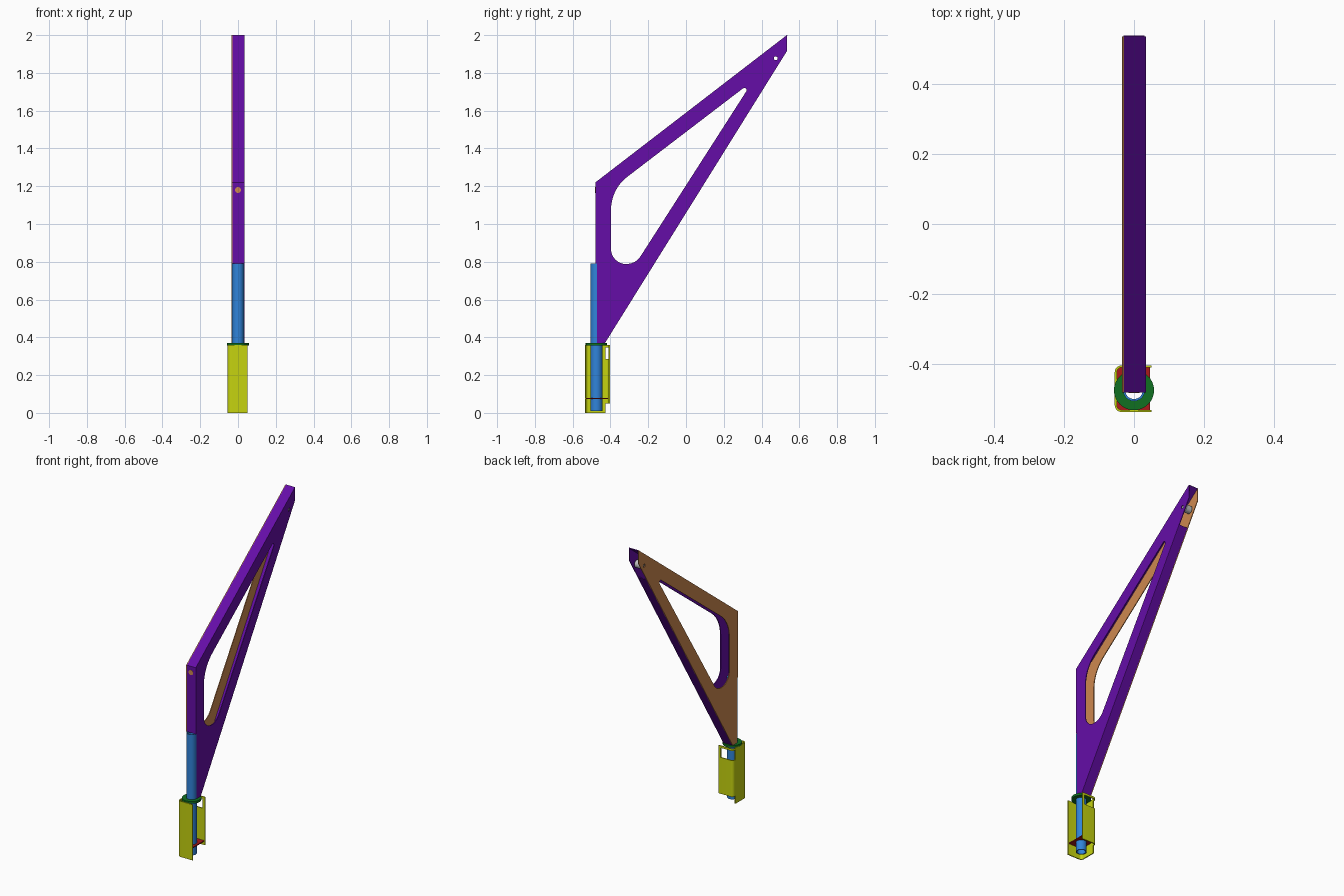
import bpy, math
from mathutils import Matrix, Vector

cube = bpy.data.objects.get("Cube")
if cube:
    bpy.data.objects.remove(cube, do_unlink=True)


def material(name, color):
    m = bpy.data.materials.new(name)
    m.use_nodes = True
    m.diffuse_color = (*color, 1)
    m.node_tree.nodes["Principled BSDF"].inputs["Base Color"].default_value = (*color, 1)
    return m


purple = material("purple", (0.13, 0.004, 0.39))
tan = material("tan", (0.62, 0.25, 0.08))
blue = material("blue", (0.03, 0.23, 0.7))
yellow = material("yellow", (0.56, 0.65, 0.005))
green = material("green", (0.005, 0.16, 0.015))
red = material("red", (0.4, 0.01, 0.01))
grey = material("grey", (0.55, 0.55, 0.55))

# Local profile axes for a prism extruded along each world axis
AXES = {
    "x": Matrix(((0, 0, 1, 0), (1, 0, 0, 0), (0, 1, 0, 0), (0, 0, 0, 1))),
    "y": Matrix(((1, 0, 0, 0), (0, 0, -1, 0), (0, 1, 0, 0), (0, 0, 0, 1))),
    "z": Matrix.Identity(4),
}


def rounded(corners, steps=8):
    """Closed outline from (u, v, radius) corners."""
    out = []
    for i, (u, v, r) in enumerate(corners):
        p = Vector((u, v))
        if r == 0:
            out.append(p)
            continue
        a = (Vector(corners[i - 1][:2]) - p).normalized()
        b = (Vector(corners[(i + 1) % len(corners)][:2]) - p).normalized()
        half = a.angle(b) / 2
        center = p + (a + b).normalized() * (r / math.sin(half))
        start = p + a * (r / math.tan(half)) - center
        end = p + b * (r / math.tan(half)) - center
        sweep = start.angle_signed(end)
        for k in range(steps + 1):
            t = -sweep * k / steps
            out.append(center + Matrix.Rotation(t, 2) @ start)
    return out


def circle(u, v, r, n=40):
    return [Vector((u + r * math.cos(math.tau * k / n), v + r * math.sin(math.tau * k / n)))
            for k in range(n)]


def prism(name, loops, lo, hi, mat, axis="x"):
    """Extrude an outline (with optional hole outlines) from lo to hi along an axis."""
    curve = bpy.data.curves.new(name, "CURVE")
    curve.dimensions = "2D"
    curve.fill_mode = "BOTH"
    curve.extrude = (hi - lo) / 2
    for loop in loops:
        s = curve.splines.new("POLY")
        s.points.add(len(loop) - 1)
        for pt, co in zip(s.points, loop):
            pt.co = (co[0], co[1], 0, 1)
        s.use_cyclic_u = True
    temp = bpy.data.objects.new(name + "_profile", curve)
    bpy.context.collection.objects.link(temp)
    graph = bpy.context.evaluated_depsgraph_get()
    mesh = bpy.data.meshes.new_from_object(temp.evaluated_get(graph))
    bpy.data.objects.remove(temp, do_unlink=True)
    bpy.data.curves.remove(curve)
    mid = (lo + hi) / 2 * (-1 if axis == "y" else 1)
    mesh.transform(AXES[axis] @ Matrix.Translation((0, 0, mid)))
    mesh.materials.clear()
    mesh.materials.append(mat)
    ob = bpy.data.objects.new(name, mesh)
    bpy.context.collection.objects.link(ob)
    bpy.ops.object.select_all(action="DESELECT")
    ob.select_set(True)
    bpy.context.view_layer.objects.active = ob
    bpy.ops.object.shade_smooth_by_angle(angle=math.radians(35))
    return ob


def rect(u0, v0, u1, v1):
    return [(u0, v0), (u1, v0), (u1, v1), (u0, v1)]


def flange(name, p, q, thick=0.005):
    """Sheet joining the two frame plates along the edge p-q, thickened to the left."""
    p, q = Vector(p), Vector(q)
    d = (q - p).normalized()
    n = Vector((-d.y, d.x)) * thick
    prism(name, [[p, q, q + n, p + n]], -0.03, 0.03, purple)


# Triangular frame: two plates with a rounded opening, joined at the rim
foot, heel = (-0.47, 0.365), (-0.432, 0.365)
tip_low, tip_top = (0.534, 1.915), (0.534, 2.0)
shoulder, step = (-0.48, 1.22), (-0.48, 0.79)
outline = [foot, heel, tip_low, tip_top, shoulder, step, (-0.47, 0.79)]
opening = rounded([(-0.397, 0.788, 0.08), (-0.267, 0.788, 0.09),
                   (0.3555, 1.759, 0.012), (-0.397, 1.184, 0.22)])
pin = (0.475, 1.877)
loops = [outline, opening, circle(*pin, 0.01)]
prism("frame_plate", loops, 0.029, 0.034, purple)
prism("cover_plate", loops, -0.034, -0.029, tan)
flange("frame_top_flange", tip_top, shoulder)
flange("frame_front_flange", shoulder, step)
flange("frame_lower_flange", heel, (0.445, 1.774))
prism("front_port", [circle(0, 1.18, 0.016)], -0.482, -0.479, tan, "y")

# Pulley inside the open tip
prism("tip_pulley", [circle(*pin, 0.024), circle(*pin, 0.01)], -0.02, 0.02, grey)

# Pivot tube and collar
cy = -0.474
prism("pivot_tube", [circle(0, cy, 0.031), circle(0, cy, 0.025)], 0.01, 0.79, blue, "z")
prism("collar", [circle(0, cy, 0.057), circle(0, cy, 0.031)], 0.356, 0.37, green, "z")

# Folded sheet bracket, open on one side
x0, x1, y0, y1, ym, t = -0.055, 0.05, -0.536, -0.403, -0.427, 0.006
front_fold = rounded([(x1, y0, 0), (x0, y0, 0.02), (x0, ym, 0), (x0 + t, ym, 0),
                      (x0 + t, y0 + t, 0.014), (x1, y0 + t, 0)])
rear_fold = rounded([(x1, y1, 0), (x0, y1, 0.02), (x0, ym, 0), (x0 + t, ym, 0),
                     (x0 + t, y1 - t, 0.014), (x1, y1 - t, 0)])
prism("bracket_front", [front_fold], 0, 0.36, yellow, "z")
prism("bracket_rear", [rear_fold], 0.05, 0.285, yellow, "z")
prism("bracket_rear_band", [rear_fold], 0.347, 0.36, yellow, "z")
prism("bracket_rear_post", [rect(0.034, y1 - t, x1, y1)], 0.285, 0.347, yellow, "z")

# Guide plate around the tube
prism("guide_plate", [rect(x0 + t, y0 + t, 0.045, y1 - t), circle(0, cy, 0.031)],
      0.073, 0.079, red, "z")
